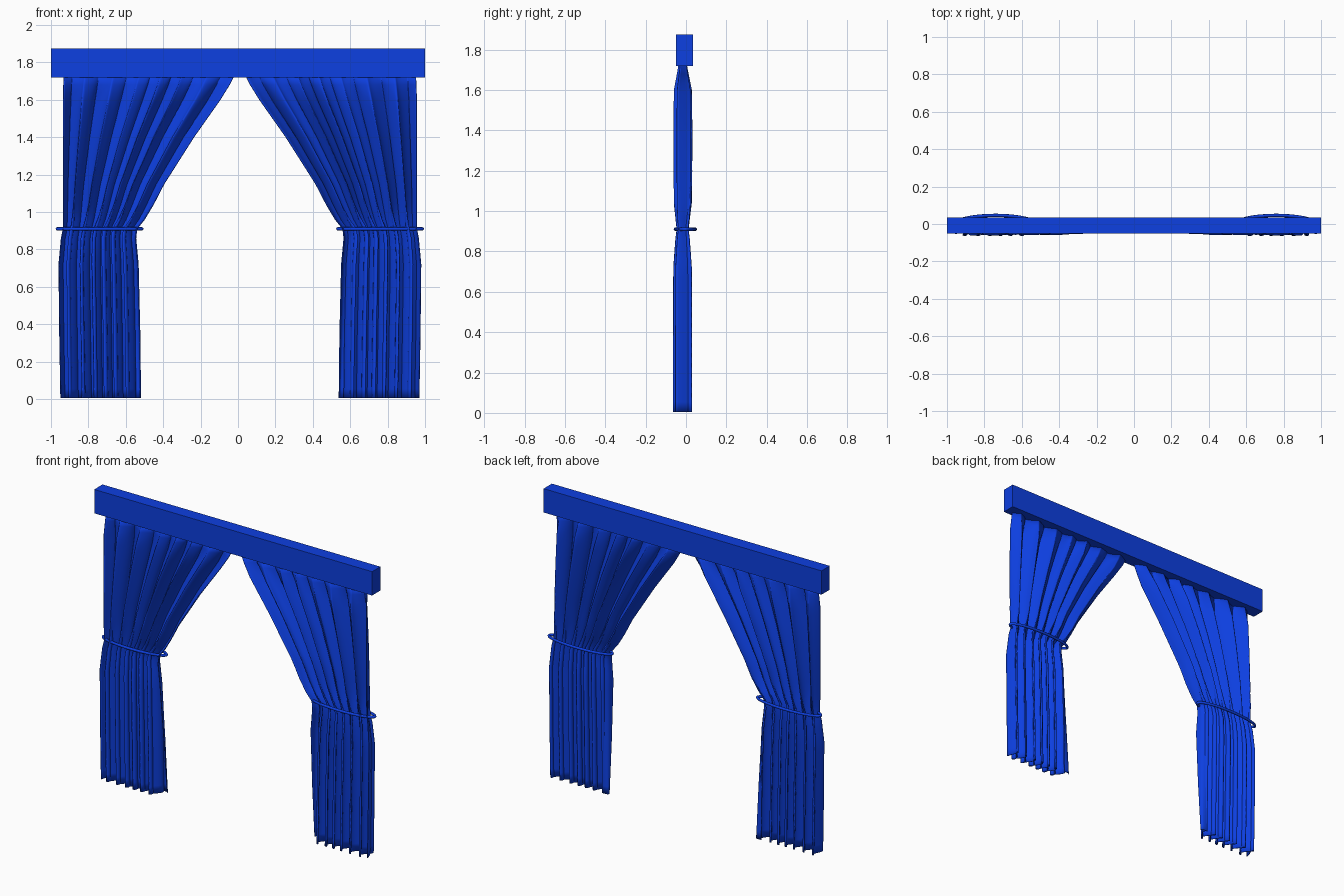
import bpy, bmesh, math

if "Cube" in bpy.data.objects:
    bpy.data.objects.remove(bpy.data.objects["Cube"])

blue = bpy.data.materials.new("blue_cloth")
blue.diffuse_color = (0.004, 0.05, 0.75, 1)
blue.use_nodes = True
blue.node_tree.nodes["Principled BSDF"].inputs["Base Color"].default_value = blue.diffuse_color

MID = 0.01      # mirror axis of the two curtains
FOLDS = 7
COLS = 112
# z, outer edge, inner edge (distance from mirror axis), fold depth
PROFILE = [
    (0.005, 0.958, 0.53, 0.046), (0.35, 0.964, 0.534, 0.046), (0.72, 0.968, 0.543, 0.044),
    (0.86, 0.955, 0.556, 0.034), (0.91, 0.945, 0.55, 0.028), (0.96, 0.945, 0.51, 0.034),
    (1.04, 0.945, 0.462, 0.044), (1.15, 0.945, 0.405, 0.046), (1.40, 0.945, 0.246, 0.047),
    (1.60, 0.945, 0.105, 0.044), (1.68, 0.943, 0.055, 0.028), (1.74, 0.940, 0.025, 0.017)]


def add_object(name, bm, smooth=True):
    bmesh.ops.recalc_face_normals(bm, faces=bm.faces[:])
    mesh = bpy.data.meshes.new(name)
    bm.to_mesh(mesh)
    bm.free()
    mesh.materials.append(blue)
    for p in mesh.polygons:
        p.use_smooth = smooth
    ob = bpy.data.objects.new(name, mesh)
    bpy.context.collection.objects.link(ob)
    return ob


def step(a, b, t):
    t = min(1, max(0, (t - a) / (b - a)))
    return t * t * (3 - 2 * t)


def rows():
    for a, b in zip(PROFILE, PROFILE[1:]):
        n = max(1, round((b[0] - a[0]) / 0.05))
        for i in range(n):
            yield [p + (q - p) * i / n for p, q in zip(a, b)]
    yield PROFILE[-1]


# Pleated cloth, gathered at the tie and swept open above it
def curtain(name, side):
    bm = bmesh.new()
    grid = []
    for z, outer, inner, depth in rows():
        low = 1 - step(0.85, 1.1, z)
        line = []
        for c in range(COLS + 1):
            u = c / COLS
            warp = u + 0.018 * math.sin(9 * u + 1)
            a = 2 * math.pi * FOLDS * warp
            ends = step(0, 0.06, u) * step(0, 0.06, 1 - u)
            x = outer + (inner - outer) * u
            x += ends * (0.008 + 0.008 * low) * math.sin(2 * a + 0.6)
            size = 0.78 + 0.22 * math.sin(5.3 * u + 11 * u * u)
            size = size + (1 - size) * low
            y = -0.017 - depth * size * math.cos(a)
            # inner hem turned back towards the floor
            y += 0.075 * step(0.93, 1, u) * max(0, 1 - z / 0.9)
            line.append(bm.verts.new((MID + side * x, min(y, 0.063), z)))
        grid.append(line)
    for r, s in zip(grid, grid[1:]):
        for c in range(COLS):
            bm.faces.new((r[c], r[c + 1], s[c + 1], s[c]))
    ob = add_object(name, bm)
    mod = ob.modifiers.new("thickness", "SOLIDIFY")
    mod.thickness = 0.004
    mod.offset = 0


# Oval cord around the gathered cloth
def tieback(name, side):
    bm = bmesh.new()
    n, m, r = 48, 8, 0.009
    grid = []
    for i in range(n):
        t = 2 * math.pi * i / n
        ring = []
        for j in range(m):
            p = 2 * math.pi * j / m
            k = r * math.cos(p)
            ring.append(bm.verts.new((MID + side * 0.75 + (0.226 + k) * math.cos(t),
                                      -0.003 + (0.049 + k) * math.sin(t),
                                      0.91 + r * math.sin(p))))
        grid.append(ring)
    for i in range(n):
        a, b = grid[i], grid[(i + 1) % n]
        for j in range(m):
            bm.faces.new((a[j], b[j], b[(j + 1) % m], a[(j + 1) % m]))
    add_object(name, bm)


for label, side in (("left", -1), ("right", 1)):
    curtain(label + "_curtain", side)
    tieback(label + "_tieback", side)

# Pelmet box
bm = bmesh.new()
bmesh.ops.create_cube(bm, size=1)
for v in bm.verts:
    v.co = (v.co.x * 2, v.co.y * 0.085 - 0.007, v.co.z * 0.155 + 1.7975)
add_object("pelmet", bm, smooth=False)
